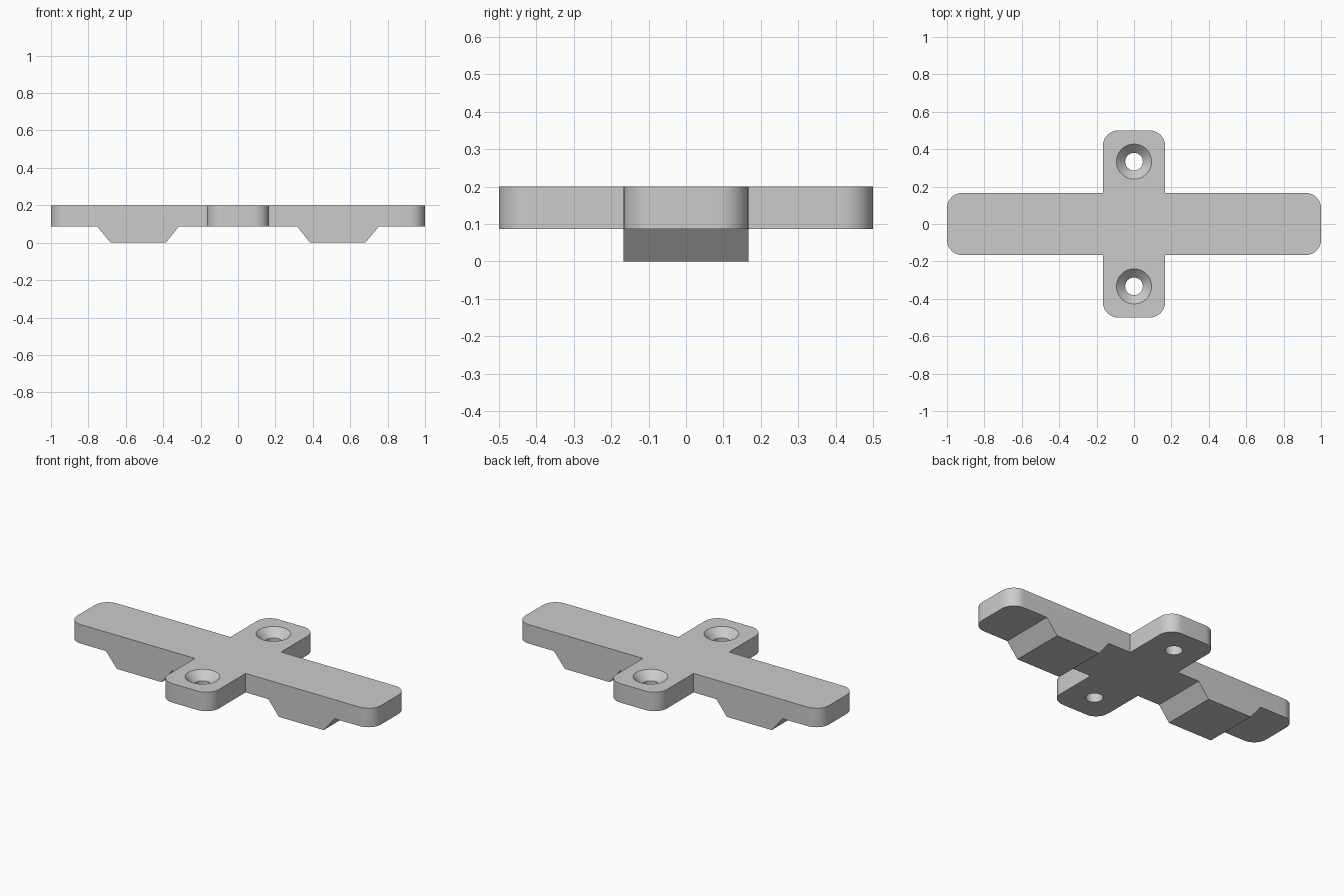
import bpy
import bmesh
import math
from mathutils import Vector

cube = bpy.data.objects.get("Cube")
if cube:
    bpy.data.objects.remove(cube, do_unlink=True)

LENGTH, DEPTH, ARM = 1.0, 0.5, 1 / 6      # half sizes of the cross
BASE, TOP = 0.087, 0.2                    # plate underside and top
CORNER = 0.083
HOLE_Y, HOLE_R, SINK_R = 1 / 3, 0.047, 0.094

grey = bpy.data.materials.new("plain grey")
grey.use_nodes = True
colour = (0.6, 0.6, 0.6, 1)
grey.diffuse_color = colour
grey.node_tree.nodes["Principled BSDF"].inputs["Base Color"].default_value = colour


def add_object(name, bm):
    bmesh.ops.recalc_face_normals(bm, faces=bm.faces)
    mesh = bpy.data.meshes.new(name)
    bm.to_mesh(mesh)
    bm.free()
    mesh.materials.append(grey)
    obj = bpy.data.objects.new(name, mesh)
    bpy.context.collection.objects.link(obj)
    return obj


def prism(name, points, direction, corner_test=None):
    """Extrude a closed outline, rounding the corner edges that pass the test."""
    bm = bmesh.new()
    face = bm.faces.new([bm.verts.new(p) for p in points])
    new = bmesh.ops.extrude_face_region(bm, geom=[face])["geom"]
    bmesh.ops.translate(bm, vec=direction,
                        verts=[v for v in new if isinstance(v, bmesh.types.BMVert)])
    if corner_test:
        edges = [e for e in bm.edges if corner_test(e)]
        bmesh.ops.bevel(bm, geom=edges, offset=CORNER, segments=10,
                        profile=0.5, affect='EDGES')
    return add_object(name, bm)


def lathe(name, profile, y):
    """Spin a radius/height profile into a closed plug."""
    bm = bmesh.new()
    verts = [bm.verts.new((r, y, z)) for r, z in profile]
    edges = [bm.edges.new(pair) for pair in zip(verts, verts[1:])]
    bmesh.ops.spin(bm, geom=verts + edges, cent=(0, y, 0), axis=(0, 0, 1),
                   angle=math.tau, steps=48)
    bmesh.ops.remove_doubles(bm, verts=bm.verts, dist=1e-5)
    return add_object(name, bm)


def combine(target, other, operation):
    mod = target.modifiers.new(other.name, 'BOOLEAN')
    mod.operation = operation
    mod.solver = 'EXACT'
    mod.object = other
    bpy.context.view_layer.objects.active = target
    bpy.ops.object.modifier_apply(modifier=mod.name)
    bpy.data.objects.remove(other, do_unlink=True)


# Cross-shaped plate with rounded arm ends
quarter = [(LENGTH, ARM), (ARM, ARM), (ARM, DEPTH)]
outline = []
for sx, sy in ((1, 1), (-1, 1), (-1, -1), (1, -1)):
    pts = quarter if sx * sy > 0 else quarter[::-1]
    outline += [(sx * x, sy * y, BASE) for x, y in pts]


def outer_corner(edge):
    a, b = (v.co for v in edge.verts)
    upright = abs(a.z - b.z) > 0.01
    return upright and (abs(a.x) > 0.9 or abs(a.y) > 0.4)


plate = prism("cross_plate", outline, Vector((0, 0, TOP - BASE)), outer_corner)

# Tapered feet under the long arms
foot = [(0.316, BASE), (0.386, 0), (0.681, 0), (0.753, BASE),
        (0.753, BASE + 0.04), (0.316, BASE + 0.04)]
for side, label in ((1, "left"), (-1, "right")):
    points = [(side * x, -ARM, z) for x, z in foot]
    combine(plate, prism(label + "_foot", points, Vector((0, 2 * ARM, 0))), 'UNION')

# Countersunk screw holes in the short arms
sink_z = TOP - (SINK_R - HOLE_R)
for side, label in ((-1, "front"), (1, "back")):
    plug = lathe(label + "_screw_hole",
                 [(0, 0), (HOLE_R, 0), (HOLE_R, sink_z), (SINK_R, TOP),
                  (SINK_R, TOP + 0.1), (0, TOP + 0.1)], side * HOLE_Y)
    plug.hide_render = True
    combine(plate, plug, 'DIFFERENCE')

# Smooth the rounded walls, keep hard edges
bpy.ops.object.select_all(action='DESELECT')
plate.select_set(True)
bpy.context.view_layer.objects.active = plate
bpy.ops.object.shade_smooth_by_angle(angle=math.radians(30))
